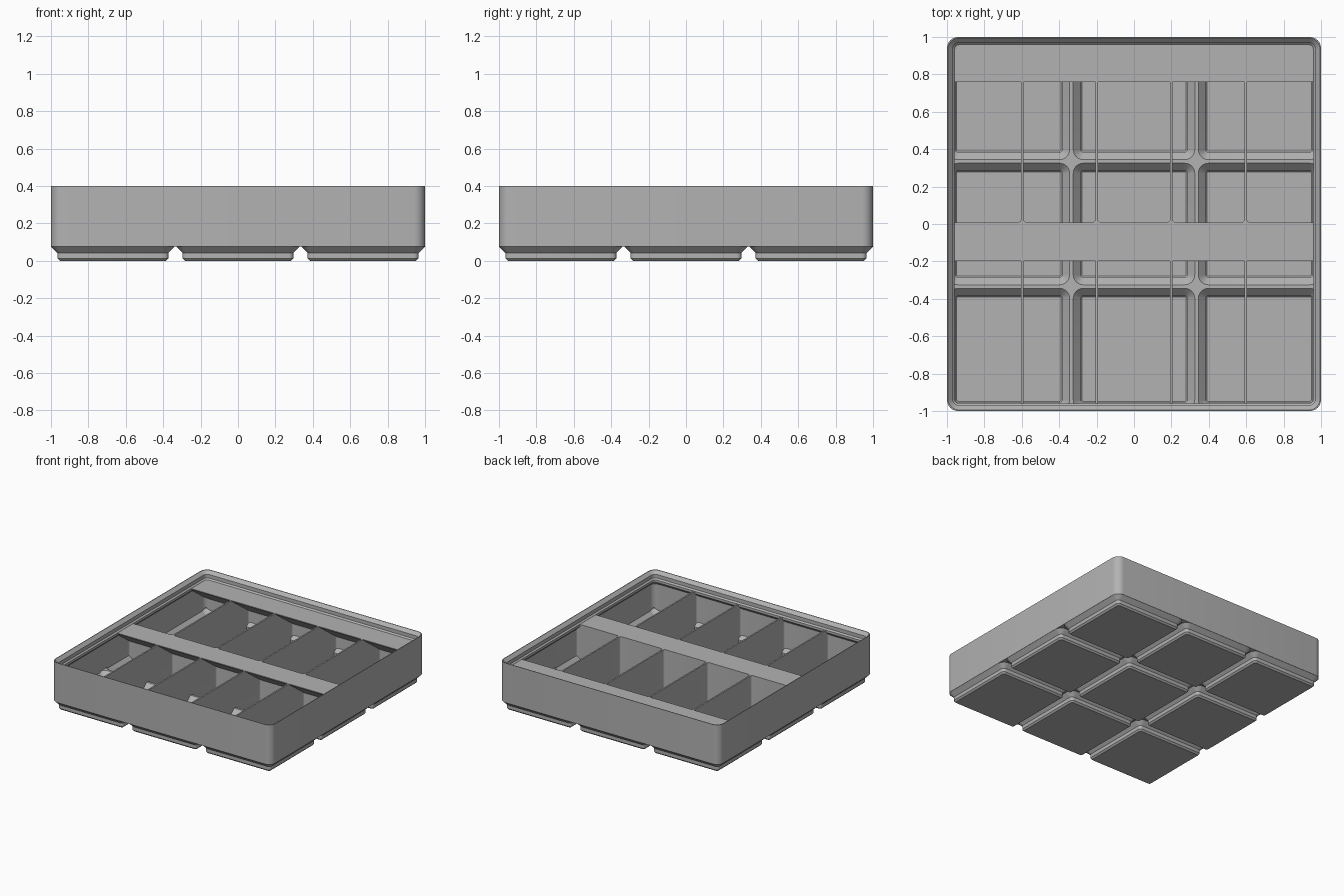
import bpy, bmesh, math

if "Cube" in bpy.data.objects:
    bpy.data.objects.remove(bpy.data.objects["Cube"], do_unlink=True)

PITCH = 0.669       # spacing of the base feet
RIM = 0.335         # height of the dividers and label ledges
CORNER = 6          # segments per rounded corner

grey = bpy.data.materials.new("warm_grey_plastic")
grey.use_nodes = True
colour = (0.45, 0.45, 0.45, 1)
grey.diffuse_color = colour
grey.node_tree.nodes["Principled BSDF"].inputs["Base Color"].default_value = colour


def rounded_ring(bm, cx, cy, hx, hy, r, z):
    verts = []
    for k, (sx, sy) in enumerate(((1, 1), (-1, 1), (-1, -1), (1, -1))):
        for i in range(CORNER + 1):
            a = math.pi / 2 * (k + i / CORNER)
            verts.append(bm.verts.new((cx + sx * (hx - r) + r * math.cos(a),
                                       cy + sy * (hy - r) + r * math.sin(a), z)))
    return verts


def loft(bm, rings):
    """Closed solid through rounded rectangles given from bottom to top."""
    loops = [rounded_ring(bm, *ring) for ring in rings]
    bm.faces.new(loops[0][::-1])
    bm.faces.new(loops[-1])
    for low, high in zip(loops, loops[1:]):
        for i in range(len(low)):
            j = (i + 1) % len(low)
            bm.faces.new((low[i], low[j], high[j], high[i]))


def make(name, bm):
    bmesh.ops.recalc_face_normals(bm, faces=bm.faces)
    mesh = bpy.data.meshes.new(name)
    bm.to_mesh(mesh)
    bm.free()
    mesh.materials.append(grey)
    obj = bpy.data.objects.new(name, mesh)
    bpy.context.collection.objects.link(obj)
    return obj


def square_loft(name, profile, inset, centres=((0, 0),)):
    """Square solids whose corner radius follows the half width."""
    bm = bmesh.new()
    for cx, cy in centres:
        loft(bm, [(cx, cy, h, h, h - inset, z) for h, z in profile])
    return make(name, bm)


def combine(target, tool, operation):
    mod = target.modifiers.new(operation.lower(), 'BOOLEAN')
    mod.operation, mod.solver, mod.object = operation, 'EXACT', tool
    bpy.context.view_layer.objects.active = target
    bpy.ops.object.modifier_apply(modifier=mod.name)
    bpy.data.objects.remove(tool, do_unlink=True)


cells = [(x * PITCH, y * PITCH) for x in (-1, 0, 1) for y in (-1, 0, 1)]

# Outer block standing on nine stepped feet
tray = square_loft("divided_tray", [(1, 0.075), (1, 0.4)], 0.94)
feet = square_loft("feet", [(0.2837, 0), (0.2964, 0.0127), (0.2964, 0.0414),
                            (0.3303, 0.0753), (0.32, 0.083)], 0.2709, cells)
combine(tray, feet, 'UNION')

# Inner space, narrowed under the stacking lip, with hollow feet
cavity = square_loft("cavity", [(0.984, 0.086), (0.984, 0.29), (0.9586, 0.316),
                                (0.9586, 0.345)], 0.935)
hollows = square_loft("hollow_feet", [(0.279, 0.016), (0.285, 0.022), (0.285, 0.046),
                                      (0.325, 0.086), (0.325, 0.095)], 0.2709, cells)
combine(cavity, hollows, 'UNION')

# Two rows of five compartments, the gaps between them become dividers
bm = bmesh.new()
columns = [-0.983, -0.597, -0.199, 0.199, 0.597, 0.983]
rows = [(-0.983, -0.004), (0.009, 0.983)]
for i, (x0, x1) in enumerate(zip(columns, columns[1:])):
    x0 += 0.006 * (i > 0)
    x1 -= 0.006 * (i < 4)
    for y0, y1 in rows:
        box = ((x0 + x1) / 2, (y0 + y1) / 2, (x1 - x0) / 2, (y1 - y0) / 2, 0.018)
        loft(bm, [box + (-0.1,), box + (0.36,)])
combine(cavity, make("compartments", bm), 'INTERSECT')

# Label ledges with a sloping underside along the back of each row
bm = bmesh.new()
for front, back in ((-0.197, 0.003), (0.76, 1.02)):
    drop = RIM - 0.006 - (back - front) * math.tan(math.radians(36))
    section = [(front, 0.38), (front, RIM - 0.006), (back, drop), (back, 0.38)]
    ends = [[bm.verts.new((x, y, z)) for y, z in section] for x in (-1.02, 1.02)]
    bm.faces.new(ends[0])
    bm.faces.new(ends[1][::-1])
    for i in range(4):
        j = (i + 1) % 4
        bm.faces.new((ends[0][i], ends[1][i], ends[1][j], ends[0][j]))
combine(cavity, make("label_ledges", bm), 'DIFFERENCE')
combine(tray, cavity, 'DIFFERENCE')

# Stepped stacking lip around the top
lip = square_loft("lip_opening", [(0.9586, RIM), (0.9697, 0.346), (0.9697, 0.375),
                                  (0.995, 0.4003), (0.995, 0.45)], 0.935)
combine(tray, lip, 'DIFFERENCE')

bpy.ops.object.select_all(action='DESELECT')
tray.select_set(True)
bpy.context.view_layer.objects.active = tray
bpy.ops.object.shade_smooth_by_angle(angle=math.radians(30))
